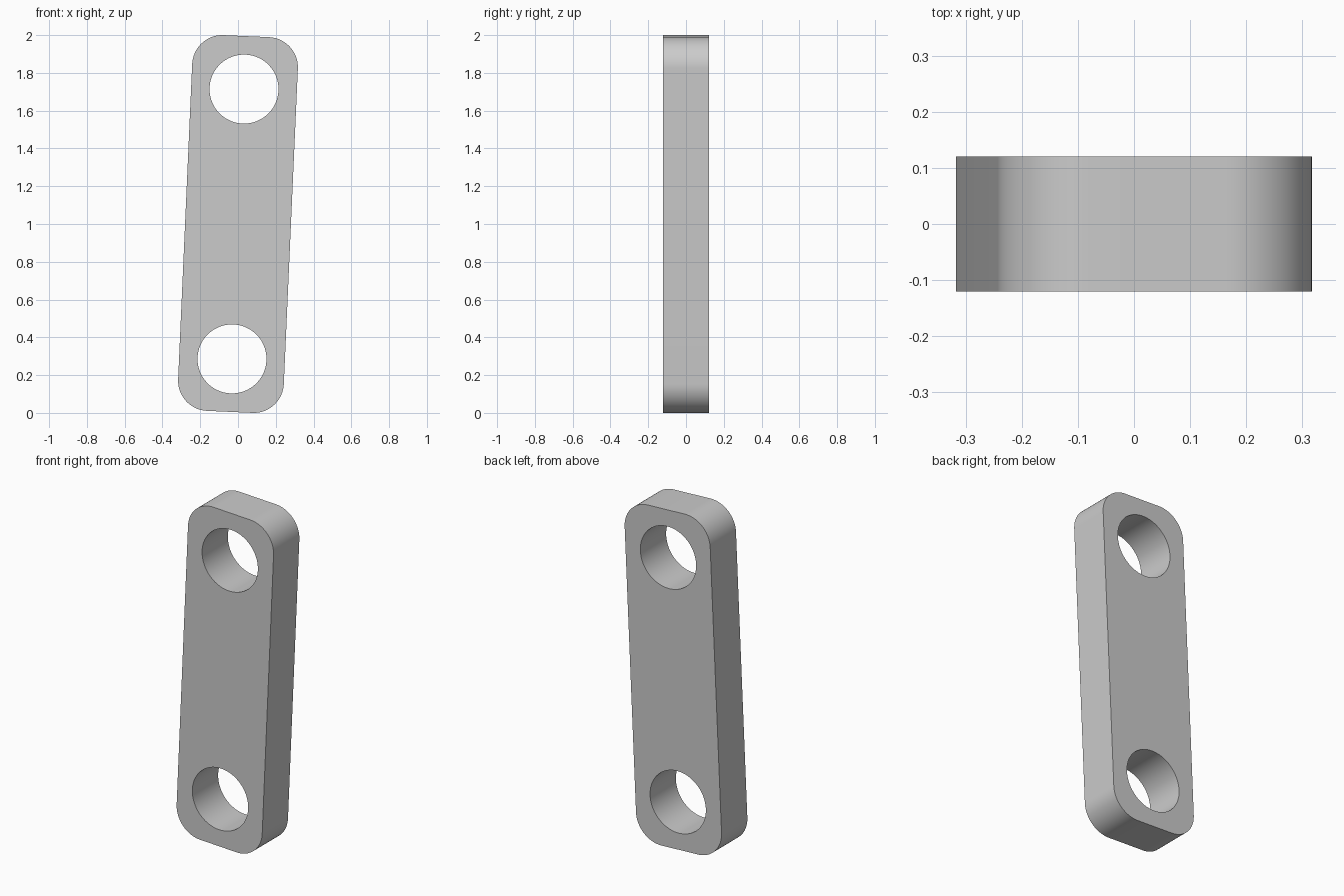
import bpy
from math import cos, sin, pi, radians
from mathutils import Matrix, Vector

cube = bpy.data.objects.get("Cube")
if cube:
    bpy.data.objects.remove(cube, do_unlink=True)

HALF_WIDTH, HALF_LENGTH, CORNER = 0.28, 0.9955, 0.16
HOLE_RADIUS, HOLE_OFFSET = 0.1825, 0.715
THICKNESS, TILT = 0.241, radians(2.55)


def arc(cx, cy, radius, start, sweep, steps):
    return [(cx + radius * cos(start + sweep * i / steps),
             cy + radius * sin(start + sweep * i / steps)) for i in range(steps + 1)]


def add_loop(curve, points):
    spline = curve.splines.new('POLY')
    spline.points.add(len(points) - 1)
    for p, (x, y) in zip(spline.points, points):
        p.co = (x, y, 0, 1)
    spline.use_cyclic_u = True


# Flat profile: rounded rectangle with a round hole near each end
profile = bpy.data.curves.new("link_plate", 'CURVE')
profile.dimensions = '2D'
profile.fill_mode = 'BOTH'
profile.extrude = THICKNESS / 2

outline = []
for i, (sx, sy) in enumerate([(1, 1), (-1, 1), (-1, -1), (1, -1)]):
    outline += arc(sx * (HALF_WIDTH - CORNER), sy * (HALF_LENGTH - CORNER),
                   CORNER, i * pi / 2, pi / 2, 24)
add_loop(profile, outline)
for side in (1, -1):
    add_loop(profile, arc(0, side * HOLE_OFFSET, HOLE_RADIUS, 0, 2 * pi, 96)[:-1])

# Solid plate, stood upright and leaning slightly
plate = bpy.data.objects.new("link_plate", profile)
bpy.context.collection.objects.link(plate)
bpy.ops.object.select_all(action='DESELECT')
plate.select_set(True)
bpy.context.view_layer.objects.active = plate
bpy.ops.object.convert(target='MESH')
plate = bpy.context.object
plate.data.transform(Matrix.Translation(Vector((0, 0, 1)))
                     @ Matrix.Rotation(TILT, 4, 'Y')
                     @ Matrix.Rotation(pi / 2, 4, 'X'))

# Weld the caps to the walls so the shading is smooth around the rim
bpy.ops.object.mode_set(mode='EDIT')
bpy.ops.mesh.select_all(action='SELECT')
bpy.ops.mesh.remove_doubles(threshold=0.0001)
bpy.ops.mesh.normals_make_consistent(inside=False)
bpy.ops.object.mode_set(mode='OBJECT')
bpy.ops.object.shade_smooth_by_angle(angle=radians(30))

# Plain grey finish
grey = bpy.data.materials.new("plain_grey")
grey.use_nodes = True
colour = (0.6, 0.6, 0.6, 1)
grey.diffuse_color = colour
grey.node_tree.nodes["Principled BSDF"].inputs["Base Color"].default_value = colour
plate.data.materials.clear()
plate.data.materials.append(grey)
